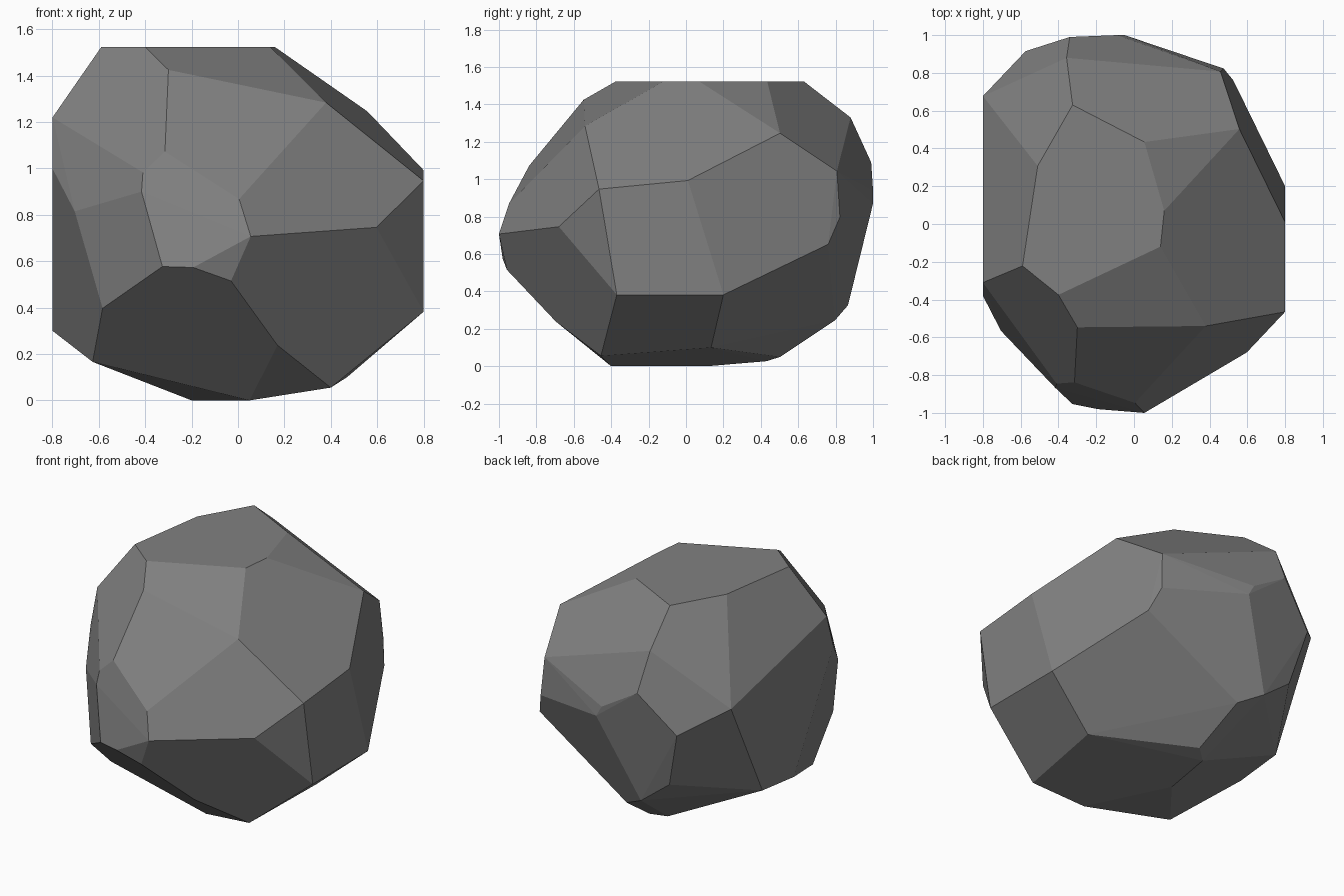
import bpy, bmesh, math

# Corner points of the faceted boulder, grouped in bands from bottom to top
underside = [
    (0.05, -0.40, 0), (-0.20, 0.11, 0), (0.40, -0.455, 0.055), (0.47, 0.134, 0.10),
    (-0.086, 0.503, 0.05), (-0.17, 0.43, 0.027), (-0.627, -0.415, 0.166),
    (0.17, -0.695, 0.238), (-0.13, 0.797, 0.246), (-0.28, 0.866, 0.326),
]
lower_belt = [
    (-0.80, 0.03, 0.30), (-0.80, 0.353, 0.335), (0.80, -0.37, 0.382), (0.80, 0.20, 0.382),
    (-0.584, -0.686, 0.397), (-0.48, 0.857, 0.48), (-0.03, -0.957, 0.515),
    (-0.326, -0.953, 0.577), (-0.193, -0.98, 0.573), (0.526, 0.76, 0.652),
]
upper_belt = [
    (0.055, -1.0, 0.707), (0.597, -0.68, 0.746), (0.475, 0.823, 0.797),
    (-0.704, -0.566, 0.815), (-0.574, 0.915, 0.845), (0.005, -0.947, 0.868),
    (-0.05, 1.0, 0.87), (-0.09, 1.0, 0.94), (-0.416, -0.868, 0.90),
    (0.80, -0.465, 0.947), (0.80, 0.01, 0.993), (-0.41, -0.845, 0.983),
    (-0.80, 0.677, 0.99), (-0.80, -0.38, 1.0), (0.458, 0.807, 1.043),
]
shoulder = [
    (-0.315, -0.838, 1.073), (-0.34, 0.99, 1.09), (-0.80, -0.31, 1.22),
    (0.558, 0.503, 1.246), (0.38, -0.54, 1.284), (-0.357, 0.88, 1.33),
    (-0.30, -0.547, 1.425),
]
# Flat crown outline, all at one height
crown = [(x, y, 1.523) for x, y in (
    (-0.59, -0.222), (-0.40, -0.375), (0.14, -0.12), (0.16, 0.07),
    (0.055, 0.434), (-0.325, 0.63), (-0.51, 0.307))]

# Wrap the corners in a convex skin and merge nearly coplanar triangles
bm = bmesh.new()
for p in underside + lower_belt + upper_belt + shoulder + crown:
    bm.verts.new(p)
bmesh.ops.convex_hull(bm, input=bm.verts[:])
loose = [v for v in bm.verts if not v.link_faces]
bmesh.ops.delete(bm, geom=loose, context='VERTS')
bmesh.ops.dissolve_limit(bm, angle_limit=math.radians(3),
                         verts=bm.verts[:], edges=bm.edges[:])
bmesh.ops.recalc_face_normals(bm, faces=bm.faces[:])

# Boulder object, flat shaded
mesh = bpy.data.meshes.new("boulder")
bm.to_mesh(mesh)
bm.free()
boulder = bpy.data.objects.new("boulder", mesh)
bpy.context.collection.objects.link(boulder)

# Single stone colour
stone = bpy.data.materials.new("grey stone")
stone.diffuse_color = (0.216, 0.216, 0.216, 1)
mesh.materials.append(stone)
